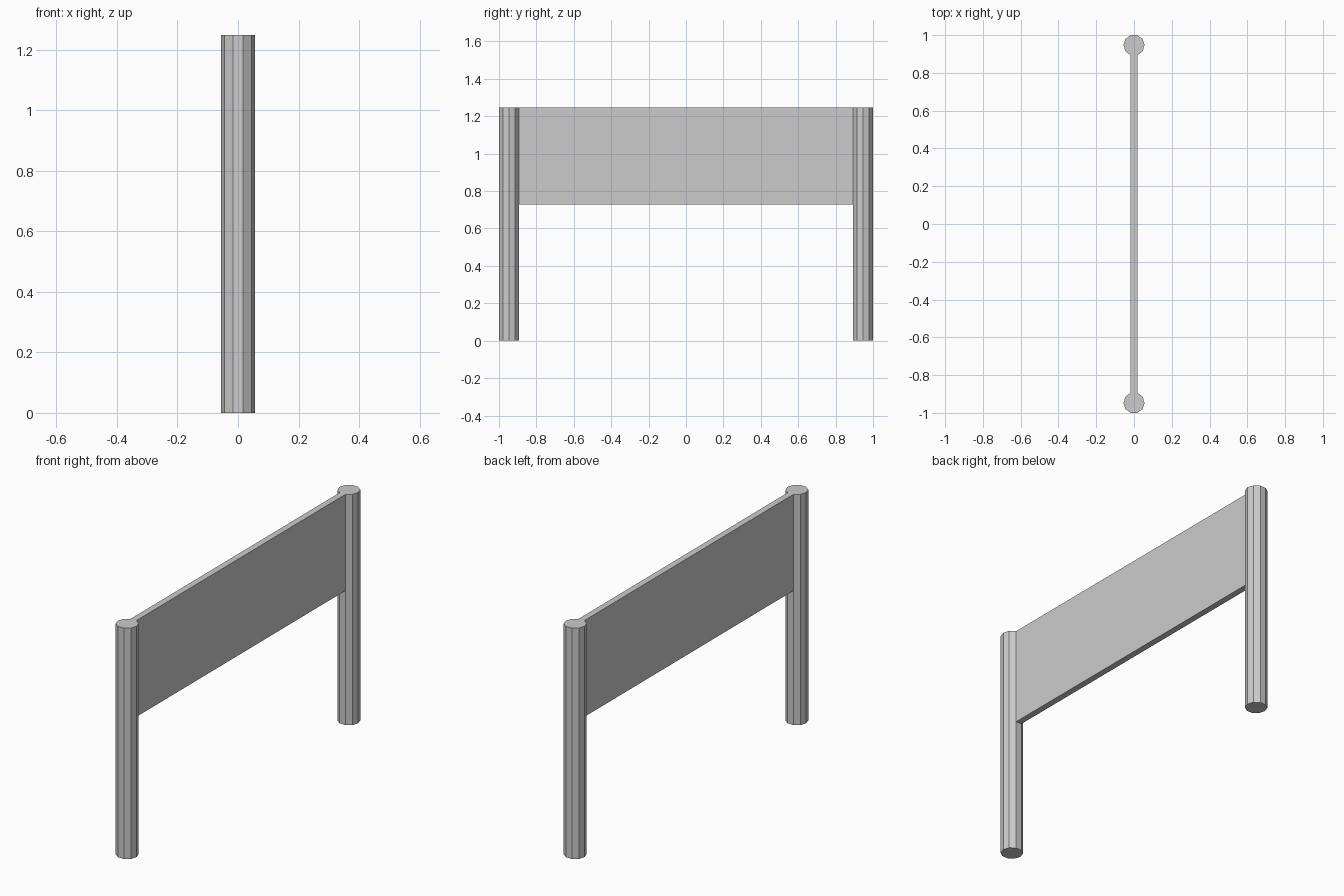
import bpy, bmesh
from math import cos, sin, pi

if "Cube" in bpy.data.objects:
    bpy.data.objects.remove(bpy.data.objects["Cube"])

SIDES, RADIUS = 10, 0.056
HEIGHT, PANEL_BOTTOM = 1.248, 0.727
FLAT = RADIUS * cos(pi / SIDES)          # centre to flat face of a post
POST_Y = 1 - FLAT
HALF_THICK = RADIUS * sin(pi / SIDES)    # panel is as thick as one post face


def prism(name, outline, z0, z1):
    """Extrude a flat outline upward from z0 to z1."""
    bm = bmesh.new()
    base = bm.faces.new([bm.verts.new((x, y, z0)) for x, y in outline])
    top = bmesh.ops.extrude_face_region(bm, geom=[base], use_keep_orig=True)["geom"]
    verts = [v for v in top if isinstance(v, bmesh.types.BMVert)]
    bmesh.ops.translate(bm, verts=verts, vec=(0, 0, z1 - z0))
    bmesh.ops.recalc_face_normals(bm, faces=bm.faces)
    mesh = bpy.data.meshes.new(name)
    bm.to_mesh(mesh)
    bm.free()
    obj = bpy.data.objects.new(name, mesh)
    bpy.context.collection.objects.link(obj)
    return obj


# Ten-sided posts, a flat face turned toward the panel
for name, side in (("front_post", -1), ("back_post", 1)):
    ring = [(RADIUS * cos(2 * pi * k / SIDES),
             side * POST_Y + RADIUS * sin(2 * pi * k / SIDES)) for k in range(SIDES)]
    prism(name, ring, 0, HEIGHT)

# Board between the inner faces of the posts
t, y = HALF_THICK, POST_Y - FLAT
prism("panel", [(-t, -y), (t, -y), (t, y), (-t, y)], PANEL_BOTTOM, HEIGHT)
